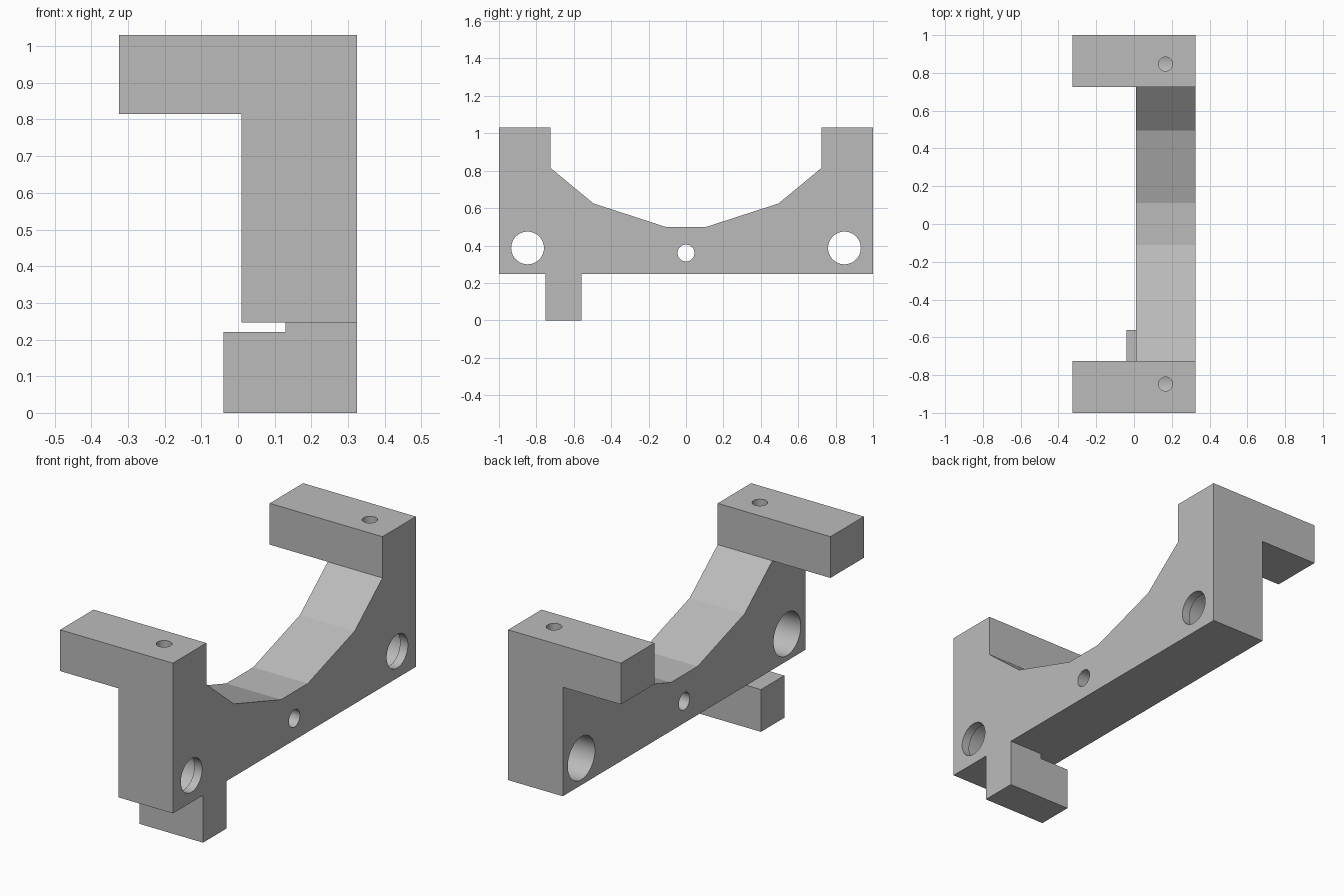
import bpy
import bmesh
from mathutils import Matrix, Vector

cube = bpy.data.objects.get("Cube")
if cube:
    bpy.data.objects.remove(cube)

# Single grey material
grey = bpy.data.materials.new("plain grey")
grey.use_nodes = True
grey.diffuse_color = (0.5, 0.5, 0.5, 1)
grey.node_tree.nodes["Principled BSDF"].inputs["Base Color"].default_value = (0.5, 0.5, 0.5, 1)


def make_object(name, bm):
    bmesh.ops.recalc_face_normals(bm, faces=bm.faces)
    mesh = bpy.data.meshes.new(name)
    bm.to_mesh(mesh)
    bm.free()
    mesh.materials.append(grey)
    obj = bpy.data.objects.new(name, mesh)
    bpy.context.collection.objects.link(obj)
    return obj


def prism(name, points, offset):
    """Extrude a closed outline along an offset vector."""
    bm = bmesh.new()
    face = bm.faces.new([bm.verts.new(p) for p in points])
    out = bmesh.ops.extrude_face_region(bm, geom=[face], use_keep_orig=True)
    verts = [g for g in out["geom"] if isinstance(g, bmesh.types.BMVert)]
    bmesh.ops.translate(bm, verts=verts, vec=offset)
    return make_object(name, bm)


def cylinder(name, start, end, radius):
    """Cylinder between two points."""
    a, b = Vector(start), Vector(end)
    turn = (b - a).to_track_quat('Z', 'Y').to_matrix().to_4x4()
    bm = bmesh.new()
    bmesh.ops.create_cone(bm, cap_ends=True, segments=48, radius1=radius, radius2=radius,
                          depth=(b - a).length, matrix=Matrix.Translation((a + b) / 2) @ turn)
    return make_object(name, bm)


def combine(target, tool, operation):
    mod = target.modifiers.new(operation.lower(), 'BOOLEAN')
    mod.operation = operation
    mod.solver = 'EXACT'
    mod.object = tool
    bpy.context.view_layer.objects.active = target
    bpy.ops.object.modifier_apply(modifier=mod.name)
    bpy.data.objects.remove(tool)


INNER, OUTER = 0.01, 0.325
BASE, TOP = 0.247, 1.03

# Web plate with a faceted saddle, mirrored about y = 0
half = [(1, BASE), (1, TOP), (0.725, TOP), (0.725, 0.815), (0.495, 0.625), (0.11, 0.5)]
outline = half + [(-y, z) for y, z in reversed(half)]
bracket = prism("bracket_body", [(INNER, y, z) for y, z in outline], (OUTER - INNER, 0, 0))

# Top arms reaching sideways
for side in (-1, 1):
    arm = [(x, side, z) for x, z in
           ((-0.325, 0.815), (OUTER, 0.815), (OUTER, TOP), (-0.325, TOP))]
    combine(bracket, prism("arm", arm, (0, -side * 0.275, 0)), 'UNION')

# Hooked foot with a thin slot under the web
foot = [(-0.04, 0), (OUTER, 0), (OUTER, 0.3), (0.13, 0.3), (0.13, 0.22), (-0.04, 0.22)]
combine(bracket, prism("foot", [(x, -0.752, z) for x, z in foot], (0, 0.192, 0)), 'UNION')

# Stepped side bores and screw holes from the top
for side in (-1, 1):
    y = side * 0.847
    combine(bracket, cylinder("side_hole", (-0.1, y, 0.387), (0.4, y, 0.387), 0.0875), 'DIFFERENCE')
    combine(bracket, cylinder("counterbore", (-0.1, y, 0.387), (0.28, y, 0.387), 0.112), 'DIFFERENCE')
    combine(bracket, cylinder("screw_hole", (0.167, y, 0.4), (0.167, y, 1.1), 0.037), 'DIFFERENCE')

# Centre hole
combine(bracket, cylinder("centre_hole", (-0.1, 0, 0.36), (0.4, 0, 0.36), 0.045), 'DIFFERENCE')

# Smooth bores, crisp plate edges
bpy.ops.object.select_all(action='DESELECT')
bracket.select_set(True)
bpy.context.view_layer.objects.active = bracket
bpy.ops.object.shade_smooth_by_angle(angle=0.2)
